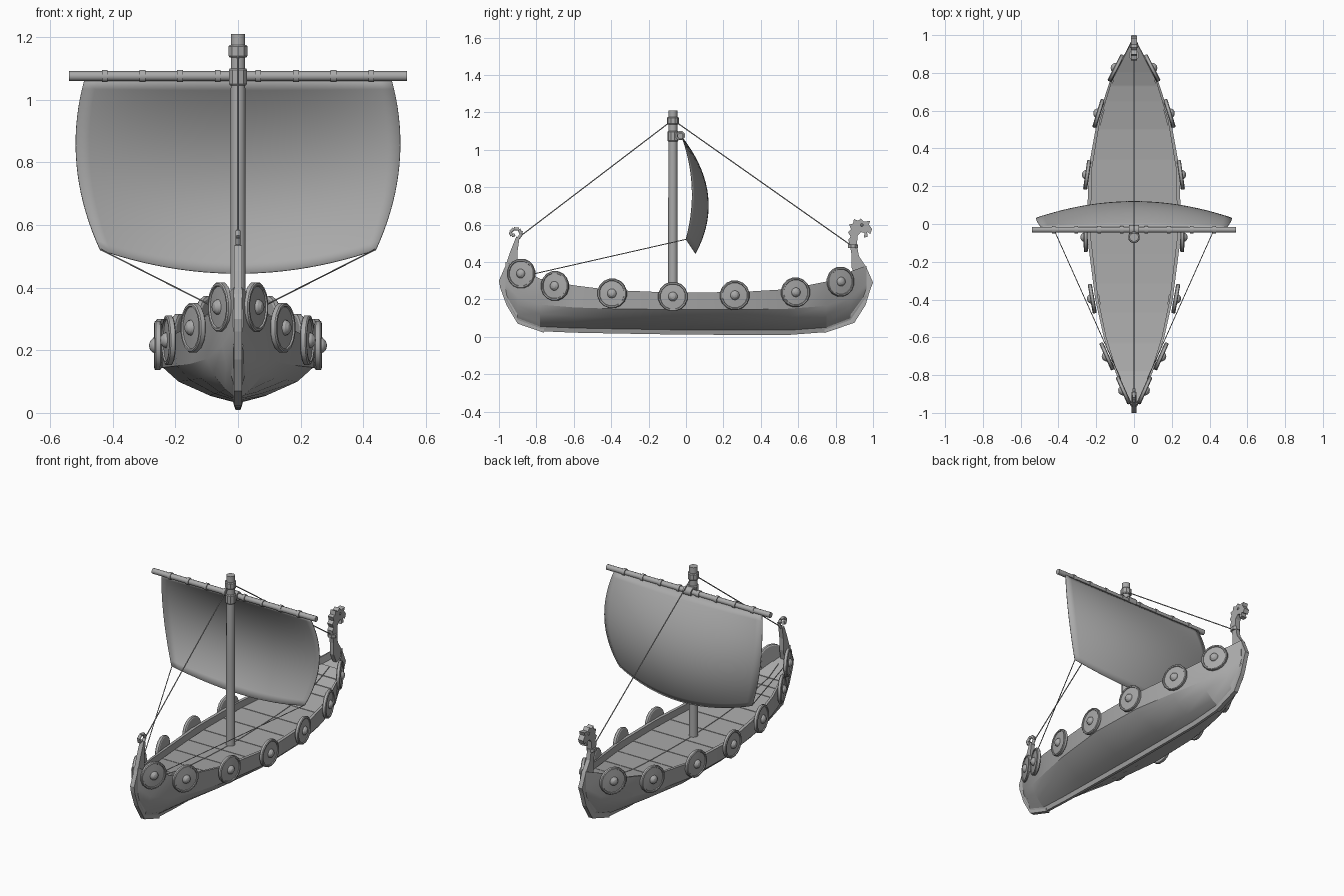
import bpy, bmesh, math
from mathutils import Vector, Matrix

if "Cube" in bpy.data.objects:
    bpy.data.objects.remove(bpy.data.objects["Cube"])

GREY = (0.4, 0.4, 0.4, 1)
grey = bpy.data.materials.new("plain grey")
grey.use_nodes = True
grey.diffuse_color = GREY
grey.node_tree.nodes["Principled BSDF"].inputs["Base Color"].default_value = GREY


def finish(name, bm, smooth=None):
    bmesh.ops.recalc_face_normals(bm, faces=bm.faces)
    mesh = bpy.data.meshes.new(name)
    bm.to_mesh(mesh)
    bm.free()
    mesh.materials.append(grey)
    ob = bpy.data.objects.new(name, mesh)
    bpy.context.collection.objects.link(ob)
    if smooth:
        bpy.ops.object.select_all(action="DESELECT")
        ob.select_set(True)
        bpy.context.view_layer.objects.active = ob
        bpy.ops.object.shade_smooth_by_angle(angle=math.radians(smooth))
    return ob


def loft(name, rings, smooth=None):
    """Skin closed rings of equal size and cap both ends."""
    bm = bmesh.new()
    rows = [[bm.verts.new(p) for p in ring] for ring in rings]
    n = len(rows[0])
    for a, b in zip(rows, rows[1:]):
        for i in range(n):
            j = (i + 1) % n
            bm.faces.new((a[i], a[j], b[j], b[i]))
    bm.faces.new(rows[0])
    bm.faces.new(rows[-1])
    return finish(name, bm, smooth)


def lathe(name, profile, origin, axis, sides, smooth=None):
    """Turn (radius, height) pairs about an axis."""
    m = Matrix.Translation(origin) @ Vector(axis).to_track_quat("Z", "Y").to_matrix().to_4x4()
    rings = [[m @ Vector((r * math.cos(math.tau * (i + .5) / sides),
                          r * math.sin(math.tau * (i + .5) / sides), h))
              for i in range(sides)] for r, h in profile]
    return loft(name, rings, smooth)


def rod(name, a, b, radius, sides=8):
    a, b = Vector(a), Vector(b)
    return lathe(name, [(radius, 0), (radius, (b - a).length)], a, b - a, sides, 50)


def plate(name, outline, thick):
    """Extrude a side outline of (y, z) points across x."""
    return loft(name, [[(x, y, z) for y, z in outline] for x in (-thick / 2, thick / 2)])


# Hull stations: y, rail half width, rail z, chine half width, chine z, keel z
stations = [(-.965, .014, .40, .016, .28, .19), (-.9, .045, .37, .05, .215, .075),
            (-.78, .1, .31, .1, .172, .03), (-.6, .16, .275, .15, .157, .022),
            (-.4, .205, .25, .195, .15, .018), (-.05, .25, .235, .24, .145, .012),
            (.3, .24, .24, .23, .145, .01), (.55, .195, .255, .182, .15, .01),
            (.75, .13, .295, .122, .165, .025), (.88, .06, .35, .057, .21, .075),
            (.965, .014, .38, .016, .28, .2)]
DECK_DROP = .045


def rail(y):
    """Rail half width and height at y."""
    for a, b in zip(stations, stations[1:]):
        if y <= b[0]:
            t = (y - a[0]) / (b[0] - a[0])
            return a[1] + t * (b[1] - a[1]), a[2] + t * (b[2] - a[2])


def section(y, ws, zs, wc, zc, zk):
    base = zk + .025
    rise = zc - base
    inner = ws * .94 - .004
    half = [(.008, zk), (min(.016, wc), base), (.36 * wc + .004, base + .17 * rise),
            (.79 * wc, base + .58 * rise), (wc, zc), (ws, zs),
            (inner, zs), (inner, zs - DECK_DROP)]
    return [(x, y, z) for x, z in half] + [(-x, y, z) for x, z in reversed(half)]


loft("hull", [section(*s) for s in stations], 20)

# Deck boards, left and right of the centre seam
cuts = [-.88, -.78, -.71, -.63, -.47, -.315, -.16, 0, .18, .34, .5, .65, .73, .8, .87]
for a, b in zip(cuts, cuts[1:]):
    for side in (-1, 1):
        rings = []
        for y in (a + .002, b - .002):
            w, z = rail(y)
            z -= DECK_DROP
            w = w * .94 - .006
            rings.append([(side * x, y, z + h) for x, h in
                          ((.002, -.01), (w, -.01), (w, .006), (.002, .006))])
        loft("deck_board", rings)

# Stem and stern posts
plate("stern_post", [(-.76, .022), (-.9, .07), (-.96, .17), (-.993, .26), (-1, .3),
                     (-.965, .38), (-.94, .455), (-.908, .535), (-.89, .53), (-.9, .46),
                     (-.9, .39), (-.92, .3), (-.9, .15), (-.76, .08)], .026)
plate("bow_post", [(.74, .02), (.9, .075), (.96, .17), (.988, .26), (1, .29),
                   (.965, .37), (.925, .43), (.912, .5), (.875, .5), (.885, .44),
                   (.885, .37), (.92, .3), (.9, .15), (.74, .08)], .026)

# Carved beast head on the bow
plate("beast_head", [(.876, .48), (.868, .52), (.88, .535), (.866, .56), (.882, .575),
                     (.872, .6), (.893, .605), (.898, .63), (.92, .62), (.935, .633),
                     (.95, .615), (.985, .62), (.978, .6), (.995, .575), (.985, .55),
                     (.968, .56), (.972, .535), (.95, .53), (.955, .555), (.935, .56),
                     (.918, .54), (.912, .48)], .034)
for side in (-1, 1):
    lathe("beast_eye", [(.009, 0), (.006, .005), (.001, .007)],
          (side * .016, .94, .597), (side, 0, 0), 8)
lathe("bow_collar", [(.028, 0), (.028, .018)], (0, .893, .476), (0, 0, 1), 8)

# Curled tail on the stern
curl = [(-.898, .525), (-.88, .548), (-.893, .575), (-.92, .578), (-.94, .56),
        (-.932, .54), (-.914, .546)]
for a, b in zip(curl, curl[1:]):
    rod("tail_curl", (0, *a), (0, *b), .009)
plate("tail_leaf", [(-.885, .54), (-.872, .565), (-.888, .565)], .016)

# Round shields along both rails: x, y, z and the yaw of the face
shields = [(.055, -.88, .338, -24), (.142, -.70, .272, -24), (.22, -.395, .232, -10),
           (.255, -.07, .215, -1), (.247, .26, .222, 8), (.187, .585, .238, 17),
           (.095, .825, .295, 27)]
face = [(.074, -.01), (.08, -.006), (.08, .008), (.076, .012), (.069, .012), (.067, .007),
        (.025, .01), (.022, .018), (.013, .026), (.002, .029)]
for x, y, z, yaw in shields:
    for side in (-1, 1):
        a = math.radians(yaw)
        lathe("shield", face, (side * x, y, z),
              (side * math.cos(a), math.sin(a), 0), 16, 25)

# Mast with its collars
MAST_Y = -.07
lathe("mast", [(.026, 0), (.024, 1.03)], (0, MAST_Y, .18), (0, 0, 1), 10, 40)
for z, h, r in ((1.135, .04, .032), (1.045, .055, .03)):
    lathe("mast_collar", [(r - .004, 0), (r, .005), (r, h - .005), (r - .004, h)],
          (0, MAST_Y, z), (0, 0, 1), 10)

# Yard, lashings and the block tying it to the mast
YARD = Vector((0, -.03, 1.075))
rod("yard", YARD - Vector((.54, 0, 0)), YARD + Vector((.54, 0, 0)), .016, 10)
for x in (.065, .185, .305, .425):
    for side in (-1, 1):
        c = YARD + Vector((side * x, 0, 0))
        rod("yard_lashing", c - Vector((.009, 0, 0)), c + Vector((.009, 0, 0)), .021)
rod("yard_block", YARD - Vector((.027, 0, 0)), YARD + Vector((.027, 0, 0)), .026)

# Billowing sail
COLS, ROWS = 24, 18
bm = bmesh.new()
grid = []
for j in range(ROWS + 1):
    t = j / ROWS
    half = .49 + .15 * t - .2 * t * t
    row = []
    for i in range(COLS + 1):
        u = 2 * i / COLS - 1
        bow = 1 - u * u
        drop = .545 + .075 * bow
        edge = -.02 + .17 * t * (1 - t) + .02 * t
        belly = bow * (.235 * t * (1 - t) + .05 * t)
        row.append(bm.verts.new((half * u, edge + belly, 1.065 - drop * t)))
    grid.append(row)
for a, b in zip(grid, grid[1:]):
    for i in range(COLS):
        bm.faces.new((a[i], a[i + 1], b[i + 1], b[i]))
sail = finish("sail", bm, 50)
solid = sail.modifiers.new("cloth", "SOLIDIFY")
solid.thickness = .004
solid.offset = 0

# Rigging
rod("forestay", (0, MAST_Y, 1.16), (0, .888, .485), .003, 6)
rod("backstay", (0, MAST_Y, 1.16), (0, -.89, .535), .003, 6)
for side in (-1, 1):
    rod("sail_sheet", (side * .437, 0, .521), (side * .07, -.82, .335), .0025, 6)
